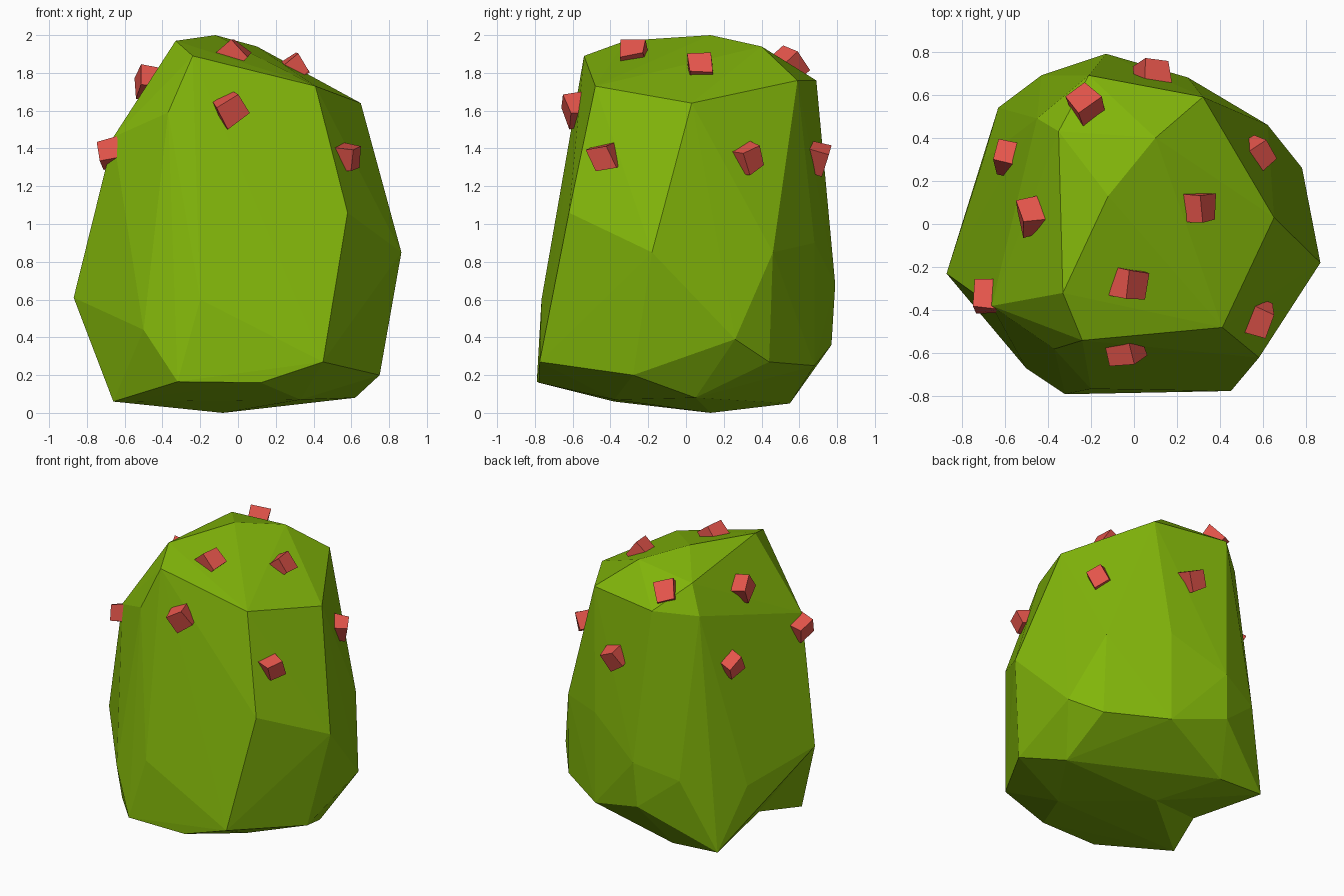
import bpy, bmesh, math, random
from mathutils import Vector, Matrix
from mathutils.bvhtree import BVHTree

if "Cube" in bpy.data.objects:
    bpy.data.objects.remove(bpy.data.objects["Cube"])

random.seed(4)

def material(name, color):
    m = bpy.data.materials.new(name)
    m.diffuse_color = (*color, 1)
    m.use_nodes = True
    m.node_tree.nodes["Principled BSDF"].inputs["Base Color"].default_value = m.diffuse_color
    return m

def make_object(name, bm, mat):
    mesh = bpy.data.meshes.new(name)
    bm.to_mesh(mesh)
    ob = bpy.data.objects.new(name, mesh)
    mesh.materials.append(mat)
    bpy.context.collection.objects.link(ob)
    return ob

green = material("green", (0.22, 0.46, 0.003))
red = material("red", (0.78, 0.09, 0.07))

# Faceted body: hull around the main corners, grouped by level
crown = [(-.12, .13, 2.0), (-.33, -.32, 1.97), (.10, .40, 1.94), (-.24, -.54, 1.89),
         (-.35, .43, 1.90), (.41, -.48, 1.73), (.65, .03, 1.64), (.32, .59, 1.76),
         (-.21, .69, 1.76), (-.45, .49, 1.71)]
middle = [(-.37, -.58, 1.59), (-.66, -.38, 1.46), (.58, -.62, 1.06), (.865, -.18, .85),
          (.62, .46, .85), (.25, .68, .90), (-.13, .79, .68), (-.43, .69, .59),
          (-.70, .30, .48), (-.87, -.23, .61), (-.50, -.67, .44), (-.20, -.765, .60)]
base = [(.45, -.775, .27), (.75, -.28, .20), (.78, .26, .39), (.63, .44, .27),
        (.25, .68, .25), (-.15, .77, .36), (.12, -.78, .16), (-.32, -.79, .165),
        (-.66, -.38, .06), (.62, .05, .08), (.33, -.38, .07), (-.08, .13, 0),
        (-.63, .54, .07), (-.28, .55, .05)]
bm = bmesh.new()
for p in crown + middle + base:
    bm.verts.new(p)
bmesh.ops.convex_hull(bm, input=bm.verts[:])
loose = [v for v in bm.verts if not v.link_faces]
bmesh.ops.delete(bm, geom=loose, context='VERTS')

# Notch between the two lower left corners
def nearest(p):
    return min(bm.verts, key=lambda v: (v.co - Vector(p)).length)
a, b = nearest((-.66, -.38, .06)), nearest((-.63, .54, .07))
edge = bm.edges.get((a, b))
if edge:
    _, v = bmesh.utils.edge_split(edge, a, 0.4)
    v.co = (-.55, -.05, .12)
    bmesh.ops.triangulate(bm, faces=bm.faces[:])
bmesh.ops.recalc_face_normals(bm, faces=bm.faces[:])
make_object("body", bm, green)
tree = BVHTree.FromBMesh(bm)

# Irregular little blocks sunk into the upper body
spots = [(-.04, -.63, 1.62), (-.02, -.28, 1.93), (.30, .08, 1.83), (.59, -.44, 1.36),
         (-.68, -.34, 1.38), (-.50, .04, 1.77), (.59, .34, 1.35), (.09, .71, 1.36),
         (-.22, .54, 1.84), (-.59, .31, 1.33)]
for i, spot in enumerate(spots):
    loc, normal, _, _ = tree.find_nearest(Vector(spot))
    cube = bmesh.new()
    bmesh.ops.create_cube(cube, size=0.125)
    for v in cube.verts:
        v.co += Vector([random.uniform(-.012, .012) for _ in range(3)])
    turn = normal.to_track_quat('Z', 'Y').to_matrix().to_4x4()
    twist = Matrix.Rotation(random.uniform(.2, .6), 4, 'Z') @ Matrix.Rotation(.45, 4, 'X')
    cube.transform(Matrix.Translation(loc) @ turn @ twist)
    make_object(f"block_{i + 1}", cube, red)
    cube.free()
bm.free()
